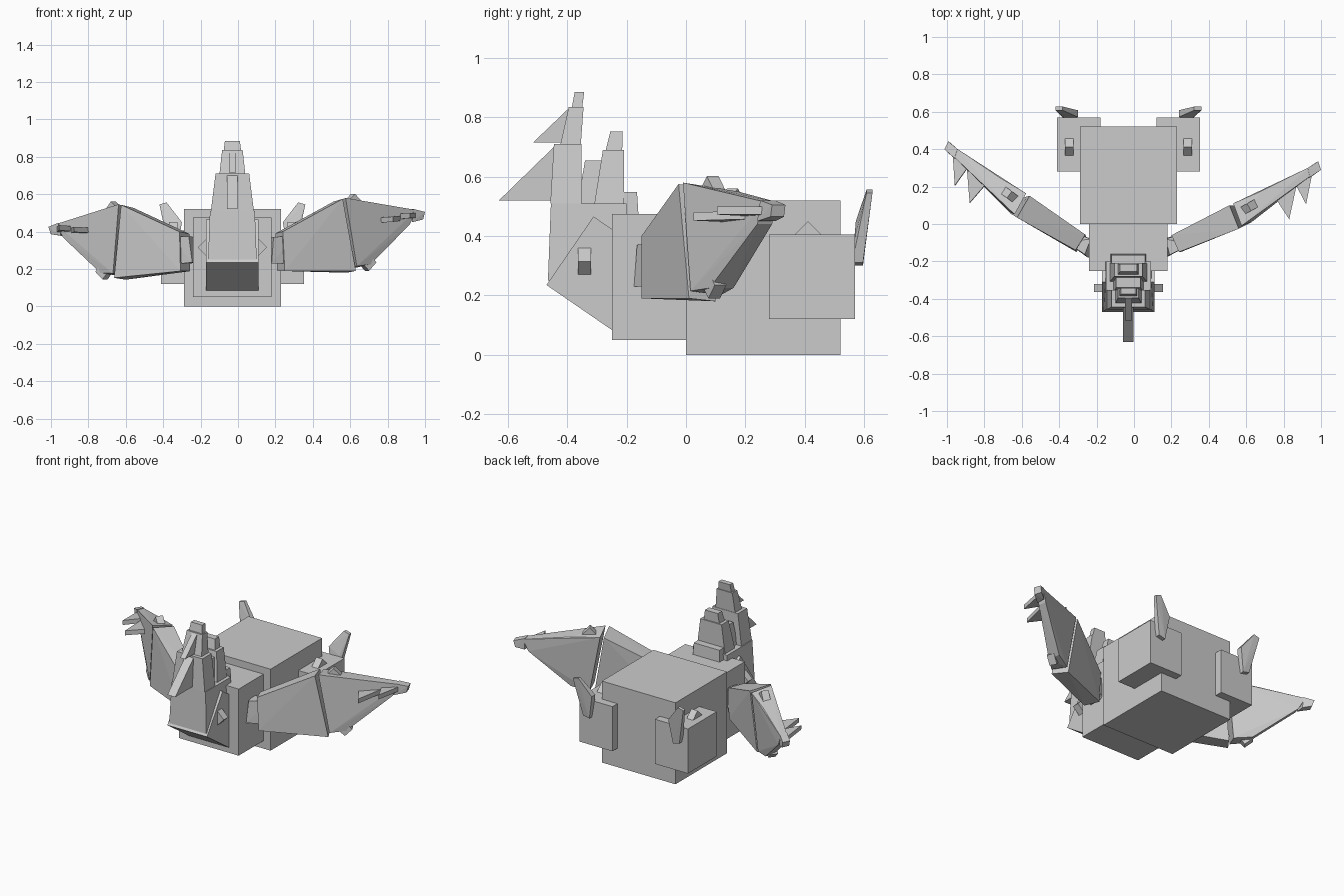
import bpy
import bmesh
from math import radians
from mathutils import Matrix, Vector

default_cube = bpy.data.objects.get("Cube")
if default_cube:
    bpy.data.objects.remove(default_cube, do_unlink=True)

grey = bpy.data.materials.new("plain_grey")
grey.use_nodes = True
grey_value = (0.6, 0.6, 0.6, 1.0)
grey.diffuse_color = grey_value
grey.node_tree.nodes["Principled BSDF"].inputs["Base Color"].default_value = grey_value

MIDDLE = -0.03  # the body's own centre line in x


def solid(name, points, matrix=Matrix()):
    """Flat-shaded convex solid around a few corner points."""
    mesh = bpy.data.meshes.new(name)
    bm = bmesh.new()
    for point in points:
        bm.verts.new(matrix @ Vector(point))
    bmesh.ops.convex_hull(bm, input=bm.verts)
    bmesh.ops.dissolve_limit(bm, angle_limit=radians(1), verts=bm.verts, edges=bm.edges)
    bmesh.ops.recalc_face_normals(bm, faces=bm.faces)
    bm.to_mesh(mesh)
    bm.free()
    mesh.materials.append(grey)
    obj = bpy.data.objects.new(name, mesh)
    bpy.context.collection.objects.link(obj)
    return obj


def block(name, x, y, z, matrix=Matrix()):
    """Straight box from three (low, high) ranges."""
    return solid(name, [(a, b, c) for a in x for b in y for c in z], matrix)


def taper(name, z, half_widths, low_y, high_y):
    """Box on the centre line that changes width and depth from bottom to top."""
    points = []
    for height, half, depth in zip(z, half_widths, (low_y, high_y)):
        points += [(MIDDLE + side * half, y, height) for side in (-1, 1) for y in depth]
    return solid(name, points)


def fin(name, profile, half):
    """Side profile in y and z given a thickness in x."""
    return solid(name, [(MIDDLE + side * half, y, z) for y, z in profile for side in (-1, 1)])


def knob(name, centre, axis, matrix=Matrix()):
    """Small cube standing on its edge."""
    r = 0.0225
    turn = Matrix.Rotation(radians(45), 4, axis)
    scale = Matrix.Diagonal((1 if axis == "X" else 1.414, 1 if axis == "Y" else 1.414, 1.414, 1))
    span = (-r, r)
    return block(name, span, span, span, matrix @ Matrix.Translation(centre) @ turn @ scale)


# Body and chest
block("body", (-0.29, 0.23), (0, 0.52), (0, 0.52))
block("chest", (-0.24, 0.18), (-0.25, 0), (0.05, 0.475))

# Head: a tilted cube with an upright upper block
tilt = Matrix.Translation((MIDDLE, -0.47, 0.235)) @ Matrix.Rotation(radians(-34.5), 4, "X")
block("head", (-0.14, 0.14), (0, 0.28), (0, 0.28), tilt)
taper("upper_head", (0.25, 0.51), (0.13, 0.12), (-0.465, -0.2), (-0.455, -0.2))
for side, name in ((-1, "right_cheek_knob"), (1, "left_cheek_knob")):
    knob(name, (MIDDLE + side * 0.14, -0.342, 0.315), "Y")

# Stepped crest
taper("front_crest_base", (0.51, 0.71), (0.115, 0.09), (-0.457, -0.352), (-0.445, -0.352))
taper("front_crest_middle", (0.7, 0.835), (0.07, 0.055), (-0.425, -0.355), (-0.395, -0.345))
taper("front_crest_tip", (0.83, 0.885), (0.047, 0.04), (-0.385, -0.35), (-0.375, -0.343))
taper("middle_crest", (0.51, 0.655), (0.08, 0.065), (-0.365, -0.29), (-0.34, -0.285))
taper("rear_crest_base", (0.5, 0.69), (0.1, 0.075), (-0.31, -0.21), (-0.28, -0.208))
taper("rear_crest_tip", (0.69, 0.752), (0.055, 0.045), (-0.27, -0.215), (-0.255, -0.213))
taper("nape_crest", (0.47, 0.548), (0.095, 0.09), (-0.22, -0.16), (-0.21, -0.165))
fin("lower_face_fin", [(-0.63, 0.52), (-0.44, 0.705), (-0.44, 0.52)], 0.028)
fin("upper_face_fin", [(-0.515, 0.715), (-0.395, 0.83), (-0.41, 0.715)], 0.018)

# Haunches, their knobs and the upright feet
for side, label in ((-1, "right"), (1, "left")):
    mirror = Matrix.Translation((MIDDLE, 0, 0)) @ Matrix.Diagonal((side, 1, 1, 1))
    block(label + "_haunch", (0.15, 0.383), (0.28, 0.57), (0.12, 0.405), mirror)
    knob(label + "_haunch_knob", (0.317, 0.411, 0.405), "X", mirror)
    outline = [(0.295, 0.3, 0.56), (0.34, 0.31, 0.56), (0.27, 0.45, 0.572),
               (0.345, 0.41, 0.572), (0.352, 0.556, 0.608), (0.39, 0.545, 0.608)]
    foot = []
    for x, z, y in outline:
        thick = 0.02 if z > 0.5 else 0.036
        foot += [(x, y, z), (x, y + thick, z)]
    solid(label + "_foot", foot, mirror)

# Wings: the right one is the mirrored left one, swept further back and lower
pivot = Vector((0.21, -0.11, 0.29))
right_pose = (Matrix.Translation((-0.27, -0.11, 0.29)) @ Matrix.Diagonal((-1, 1, 1, 1))
              @ Matrix.Rotation(radians(36.7), 4, "Z") @ Matrix.Rotation(radians(5.1), 4, "Y")
              @ Matrix.Rotation(radians(-29.2), 4, "Z") @ Matrix.Translation(-pivot))
stub = [(0.18, -0.175, 0.23), (0.19, -0.165, 0.37), (0.15, -0.08, 0.23),
        (0.17, -0.08, 0.37), (0.3, -0.11, 0.23), (0.3, -0.11, 0.38), (0.3, -0.04, 0.3)]
inner = [(0.25, -0.15, 0.19), (0.24, -0.15, 0.4), (0.21, -0.06, 0.19), (0.2, -0.06, 0.39),
         (0.56, -0.025, 0.575), (0.63, 0.01, 0.19), (0.51, 0.1, 0.56), (0.58, 0.1, 0.18)]
outer = [(0.575, -0.01, 0.58), (0.635, 0.015, 0.215), (0.53, 0.11, 0.56), (0.6, 0.115, 0.2),
         (0.67, 0.09, 0.557), (0.71, 0.08, 0.225), (0.68, 0.175, 0.55), (0.7, 0.16, 0.225),
         (0.955, 0.265, 0.515), (0.92, 0.24, 0.44), (0.94, 0.305, 0.515), (0.91, 0.29, 0.44)]
tip = [(0.93, 0.24, 0.45), (0.93, 0.3, 0.45), (0.94, 0.25, 0.52), (0.93, 0.3, 0.52),
       (0.99, 0.285, 0.465), (0.975, 0.33, 0.465), (1, 0.29, 0.505), (0.985, 0.335, 0.505)]
lower_claw = [(0.83, 0.025, 0.46), (0.755, 0.14, 0.455), (0.87, 0.21, 0.465)]
upper_claw = [(0.92, 0.105, 0.48), (0.865, 0.21, 0.475), (0.955, 0.28, 0.48)]

for label, pose in (("left", Matrix()), ("right", right_pose)):
    solid(label + "_wing_stub", stub, pose)
    solid(label + "_inner_wing", inner, pose)
    solid(label + "_outer_wing", outer, pose)
    solid(label + "_wing_tip", tip, pose)
    for name, claw in (("_lower_claw", lower_claw), ("_upper_claw", upper_claw)):
        corners = [Vector(c) + Vector((0, 0, lift)) for c in claw for lift in (-0.008, 0.02)]
        solid(label + name, corners, pose)
    sweep = Matrix.Rotation(radians(29), 4, "Z")
    for name, place in (("_top_knob", (0.615, 0.09, 0.557)), ("_bottom_knob", (0.69, 0.095, 0.235))):
        knob(label + name, (0, 0, 0), "Y", pose @ Matrix.Translation(place) @ sweep)
